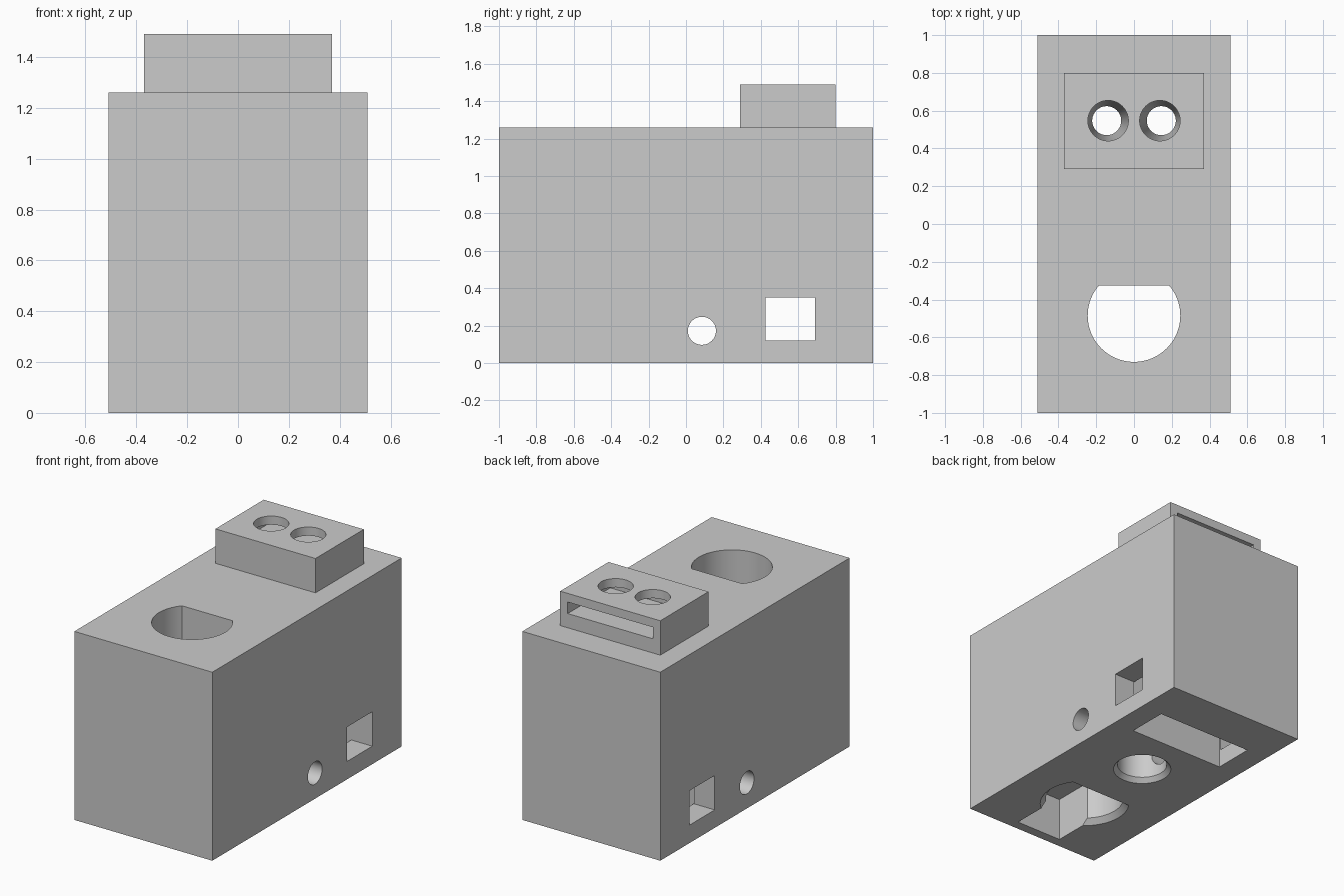
import bpy, bmesh, math
from mathutils import Vector

cube = bpy.data.objects.get("Cube")
if cube:
    bpy.data.objects.remove(cube, do_unlink=True)

grey = bpy.data.materials.new("light_grey")
grey.use_nodes = True
colour = (0.6, 0.6, 0.6, 1)
grey.diffuse_color = colour
grey.node_tree.nodes["Principled BSDF"].inputs["Base Color"].default_value = colour


def loft(name, rings):
    """Closed solid through a list of matching point rings."""
    bm = bmesh.new()
    loops = [[bm.verts.new(p) for p in ring] for ring in rings]
    n = len(loops[0])
    for a, b in zip(loops, loops[1:]):
        for i in range(n):
            j = (i + 1) % n
            bm.faces.new((a[i], a[j], b[j], b[i]))
    bm.faces.new(loops[0][::-1])
    bm.faces.new(loops[-1])
    bmesh.ops.recalc_face_normals(bm, faces=bm.faces)
    mesh = bpy.data.meshes.new(name)
    bm.to_mesh(mesh)
    bm.free()
    mesh.materials.append(grey)
    ob = bpy.data.objects.new(name, mesh)
    bpy.context.collection.objects.link(ob)
    return ob


def box(name, x, y, z):
    ring = lambda h: [(x[0], y[0], h), (x[1], y[0], h), (x[1], y[1], h), (x[0], y[1], h)]
    return loft(name, [ring(z[0]), ring(z[1])])


def circle(cx, cy, z, r, n=64):
    return [(cx + r * math.cos(2 * math.pi * i / n), cy + r * math.sin(2 * math.pi * i / n), z)
            for i in range(n)]


def d_ring(z, r, flat=-0.325, cy=-0.485, n=64):
    """Circle cut off by a straight edge at the rear."""
    a = math.asin((flat - cy) / r)
    sweep = math.pi + 2 * a
    return [(r * math.cos(a - sweep * i / n), cy + r * math.sin(a - sweep * i / n), z)
            for i in range(n + 1)]


def combine(target, tool, operation):
    """Apply a boolean and discard the tool."""
    tool.hide_render = True
    mod = target.modifiers.new("cut", "BOOLEAN")
    mod.operation, mod.object, mod.solver = operation, tool, "EXACT"
    bpy.context.view_layer.objects.active = target
    bpy.ops.object.modifier_apply(modifier=mod.name)
    bpy.data.objects.remove(tool, do_unlink=True)


# Main housing with the raised block on top
body = box("housing", (-0.51, 0.51), (-1, 1), (0, 1.26))
combine(body, box("raised_block", (-0.37, 0.37), (0.29, 0.80), (1.0, 1.49)), "UNION")

cutters = [
    # Rear pocket under the housing and the square window across it
    box("rear_pocket", (-0.355, 0.355), (0.415, 0.69), (-0.1, 0.5)),
    box("square_window", (-0.7, 0.7), (0.425, 0.69), (0.12, 0.35)),
    # Slot in the back of the raised block
    box("card_slot", (-0.315, 0.315), (0.35, 0.9), (1.355, 1.432)),
    # Blind centre socket with a chamfered mouth
    loft("centre_socket", [circle(0, 0.08, -0.01, 0.19), circle(0, 0.08, 0.03, 0.155),
                           circle(0, 0.08, 0.5, 0.155)]),
    # D-shaped shaft with a flared mouth
    loft("d_shaft", [d_ring(-0.01, 0.29), d_ring(0.035, 0.245), d_ring(1.4, 0.245)]),
    # Notch in front of the shaft
    box("front_notch", (-0.17, 0.17), (-0.935, -0.5), (-0.1, 0.29)),
    # Round cross hole
    loft("cross_hole", [[(s * 0.7, 0.085 + p[0], 0.172 + p[1]) for p in circle(0, 0, 0, 0.075, 48)]
                        for s in (-1, 1)]),
]
# Pair of tapering vertical holes
for s in (-1, 1):
    cutters.append(loft("taper_hole", [circle(s * 0.145, 0.547, 0.45, 0.075),
                                       circle(s * 0.137, 0.547, 1.355, 0.107),
                                       circle(s * 0.137, 0.547, 1.6, 0.107)]))
for c in cutters:
    combine(body, c, "DIFFERENCE")

body.select_set(True)
bpy.context.view_layer.objects.active = body
bpy.ops.object.shade_smooth_by_angle(angle=math.radians(30))
